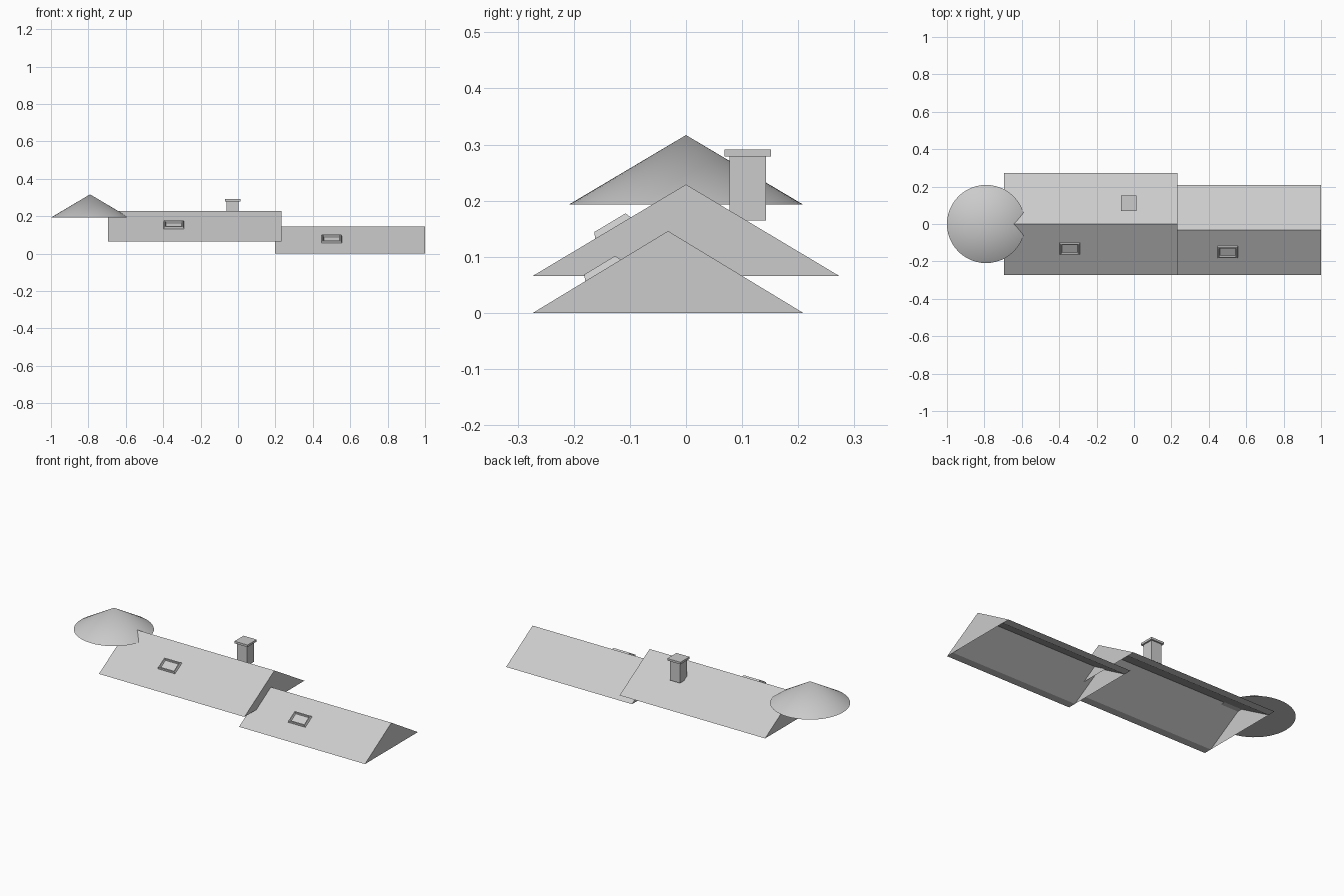
import bpy
import bmesh
import math
from mathutils import Matrix

cube = bpy.data.objects.get("Cube")
if cube:
    bpy.data.objects.remove(cube, do_unlink=True)

grey = bpy.data.materials.new("roof_grey")
grey.use_nodes = True
GREY = (0.6, 0.6, 0.6, 1)
grey.diffuse_color = GREY
grey.node_tree.nodes["Principled BSDF"].inputs["Base Color"].default_value = GREY


def finish(name, bm):
    bmesh.ops.recalc_face_normals(bm, faces=bm.faces)
    mesh = bpy.data.meshes.new(name)
    bm.to_mesh(mesh)
    bm.free()
    mesh.materials.append(grey)
    obj = bpy.data.objects.new(name, mesh)
    bpy.context.collection.objects.link(obj)
    return obj


def gable_roof(name, x0, x1, y0, y1, z0, z1, lip=0.046):
    """Hollow gable roof: outer slopes, flat soffit lips, inner slopes, thin end walls."""
    mid = (y0 + y1) / 2
    drop = lip * (z1 - z0) / (mid - y0)
    profile = [(y0, z0), (mid, z1), (y1, z0),
               (y1 - lip, z0), (mid, z1 - drop), (y0 + lip, z0)]
    bm = bmesh.new()
    ends = [[bm.verts.new((x, y, z)) for y, z in profile] for x in (x0, x1)]
    for i in range(6):
        j = (i + 1) % 6
        bm.faces.new((ends[0][i], ends[0][j], ends[1][j], ends[1][i]))
    obj_bm_ends = [(e[0], e[1], e[2], e[3], e[4], e[5]) for e in ends]
    for e in obj_bm_ends:
        bm.faces.new(e)
    roof = finish(name, bm)
    # end walls closing the space under the slopes
    bm = bmesh.new()
    for x in (x0, x1):
        bm.faces.new([bm.verts.new((x, y, z)) for y, z in profile[3:]])
    wall = finish(name + "_end_walls", bm)
    # orient each end wall outwards
    for poly, want in zip(wall.data.polygons, (-1, 1)):
        if poly.normal.x * want < 0:
            poly.flip()
    return roof


def skylight(name, x, y, z, slope, width, length, rise=0.011):
    """Bevelled frame with a sunken pane, lying on the front slope."""
    bm = bmesh.new()
    rings = []
    # rings: buried base, raised rim, inner rim, sunken pane
    for inset, h in ((0, -0.004), (0.006, rise), (0.011, rise), (0.015, 0.002)):
        w, d = width / 2 - inset, length / 2 - inset
        rings.append([bm.verts.new((sx * w, sy * d, h))
                      for sx, sy in ((-1, -1), (1, -1), (1, 1), (-1, 1))])
    for a, b in zip(rings, rings[1:]):
        for i in range(4):
            j = (i + 1) % 4
            bm.faces.new((a[i], a[j], b[j], b[i]))
    bm.faces.new(rings[-1])
    bm.faces.new(rings[0][::-1])
    bm.transform(Matrix.Translation((x, y, z)) @ Matrix.Rotation(slope, 4, "X"))
    return finish(name, bm)


def box(name, x, y, z0, z1, size):
    bm = bmesh.new()
    bmesh.ops.create_cube(bm, size=1)
    bm.transform(Matrix.Translation((x, y, (z0 + z1) / 2))
                 @ Matrix.Diagonal((size, size, z1 - z0, 1)))
    return finish(name, bm)


# Main and lower roofs, each with one skylight on the front slope
roofs = (
    ("main_roof", -0.695, 0.232, -0.273, 0.273, 0.066, 0.229, -0.343, -0.130),
    ("lower_roof", 0.198, 1.0, -0.273, 0.209, 0.0, 0.146, 0.50, -0.148),
)
for name, x0, x1, y0, y1, z0, z1, sx, sy in roofs:
    gable_roof(name, x0, x1, y0, y1, z0, z1)
    pitch = (z1 - z0) / ((y1 - y0) / 2)
    skylight(name + "_skylight", sx, sy, z0 + (sy - y0) * pitch,
             math.atan(pitch), 0.113, 0.077)

# Chimney
box("chimney_shaft", -0.029, 0.11, 0.165, 0.28, 0.065)
box("chimney_cap", -0.029, 0.11, 0.279, 0.291, 0.083)

# Round tower roof
bm = bmesh.new()
bmesh.ops.create_cone(bm, cap_ends=True, segments=48, radius1=0.209, radius2=0, depth=0.124)
bm.transform(Matrix.Translation((-0.791, 0, 0.255)))
tower = finish("tower_roof", bm)
bpy.ops.object.select_all(action="DESELECT")
tower.select_set(True)
bpy.context.view_layer.objects.active = tower
bpy.ops.object.shade_smooth_by_angle(angle=math.radians(30))
